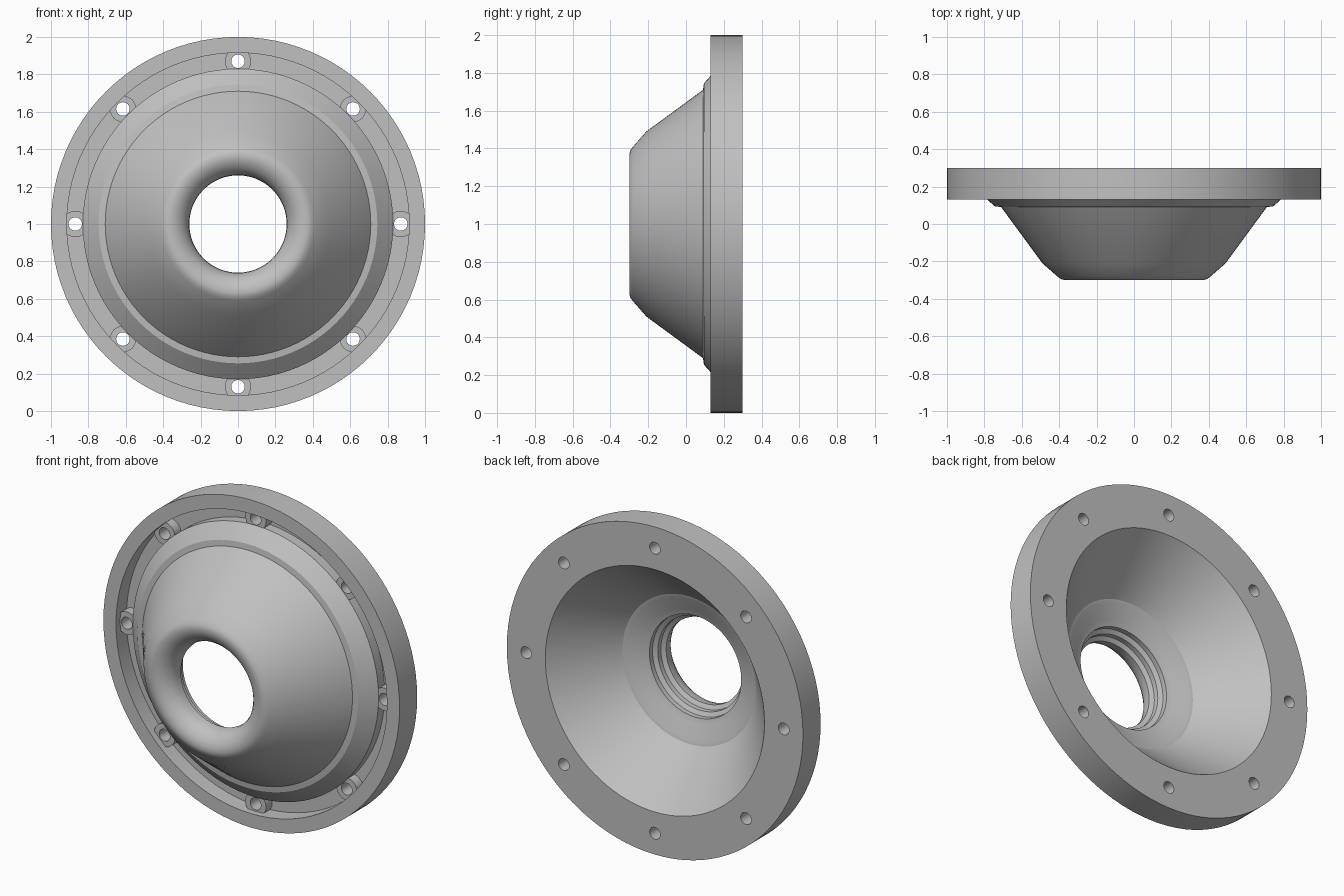
import bpy, bmesh, math
from mathutils import Matrix, Vector

cube = bpy.data.objects.get("Cube")
if cube:
    bpy.data.objects.remove(cube, do_unlink=True)

SEGMENTS = 96
CENTRE = Vector((0, 0, 1))
BOLTS = 8
BOLT_CIRCLE = 0.87

grey = bpy.data.materials.new("light grey")
grey.use_nodes = True
colour = (0.53, 0.53, 0.53, 1)
grey.diffuse_color = colour
grey.node_tree.nodes["Principled BSDF"].inputs["Base Color"].default_value = colour


def make_object(name, bm):
    bmesh.ops.recalc_face_normals(bm, faces=bm.faces)
    mesh = bpy.data.meshes.new(name)
    bm.to_mesh(mesh)
    bm.free()
    mesh.materials.append(grey)
    obj = bpy.data.objects.new(name, mesh)
    bpy.context.collection.objects.link(obj)
    return obj


def lathe(name, profile):
    """Turn a closed (radius, y) profile about the y axis."""
    bm = bmesh.new()
    rings = []
    for i in range(SEGMENTS):
        a = math.tau * i / SEGMENTS
        rings.append([bm.verts.new(CENTRE + Vector((r * math.cos(a), y, r * math.sin(a))))
                      for r, y in profile])
    n = len(profile)
    for i in range(SEGMENTS):
        p, q = rings[i], rings[(i + 1) % SEGMENTS]
        for j in range(n):
            k = (j + 1) % n
            bm.faces.new((p[j], p[k], q[k], q[j]))
    return make_object(name, bm)


def bolt_ring(name, radius, front, back):
    """Cylinders along y, spaced evenly on the bolt circle."""
    bm = bmesh.new()
    for i in range(BOLTS):
        a = math.tau * i / BOLTS
        place = CENTRE + Vector((BOLT_CIRCLE * math.cos(a), (front + back) / 2,
                                 BOLT_CIRCLE * math.sin(a)))
        bmesh.ops.create_cone(bm, cap_ends=True, segments=32, radius1=radius,
                              radius2=radius, depth=back - front,
                              matrix=Matrix.Translation(place) @ Matrix.Rotation(math.pi / 2, 4, 'X'))
    return make_object(name, bm)


# Flange with front groove
flange = [(0.74, 0.30), (1.0, 0.30), (1.0, 0.13), (0.915, 0.13),
          (0.915, 0.23), (0.83, 0.23), (0.83, 0.17), (0.745, 0.095)]
# Outer cone and rolled front lip
cone = [(0.71, 0.09), (0.49, -0.21), (0.41, -0.28), (0.39, -0.295),
        (0.37, -0.30), (0.345, -0.298), (0.32, -0.288), (0.295, -0.27),
        (0.275, -0.245), (0.263, -0.215), (0.26, -0.18)]
# Stepped bore and inner cone
bore = [(0.285, -0.165), (0.285, -0.135), (0.31, -0.12), (0.31, -0.09),
        (0.345, -0.08), (0.43, -0.035), (0.45, -0.03), (0.47, -0.01)]

body = lathe("flanged_cone", flange + cone + bore)
bosses = bolt_ring("bolt_bosses", 0.07, 0.17, 0.26)
cutter = bolt_ring("bolt_hole_cutter", 0.036, 0.0, 0.4)
cutter.hide_render = True

# Bolt holes
for obj in (body, bosses):
    bpy.ops.object.select_all(action='DESELECT')
    obj.select_set(True)
    bpy.context.view_layer.objects.active = obj
    cut = obj.modifiers.new("bolt holes", 'BOOLEAN')
    cut.operation = 'DIFFERENCE'
    cut.solver = 'EXACT'
    cut.object = cutter
    bpy.ops.object.modifier_apply(modifier=cut.name)
    bpy.ops.object.shade_smooth_by_angle(angle=math.radians(30))

bpy.data.objects.remove(cutter, do_unlink=True)
